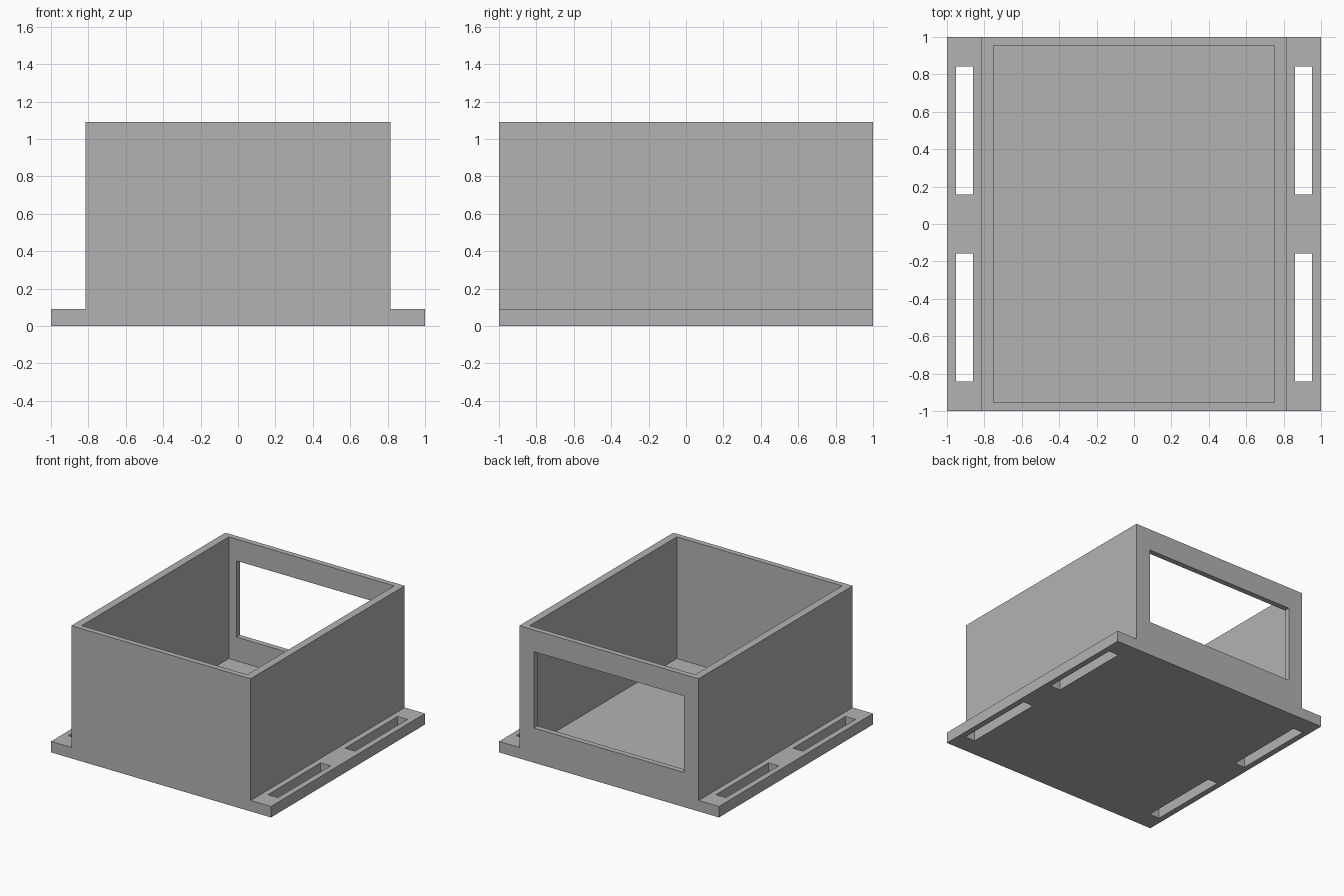
import bpy
import bmesh
from mathutils import Vector

default = bpy.data.objects.get("Cube")
if default:
    bpy.data.objects.remove(default, do_unlink=True)

# Main dimensions
HALF_BASE = 1.0       # half width of the flanged base, and half depth
HALF_BOX = 0.815      # half width of the box above the flanges
HALF_INNER_X, HALF_INNER_Y = 0.752, 0.955
FLOOR, TOP = 0.09, 1.09

grey = bpy.data.materials.new("plain grey")
grey.use_nodes = True
colour = (0.45, 0.45, 0.45, 1.0)
grey.diffuse_color = colour
grey.node_tree.nodes["Principled BSDF"].inputs["Base Color"].default_value = colour


def finish(name, bm):
    bmesh.ops.recalc_face_normals(bm, faces=bm.faces)
    mesh = bpy.data.meshes.new(name)
    bm.to_mesh(mesh)
    bm.free()
    mesh.materials.append(grey)
    obj = bpy.data.objects.new(name, mesh)
    bpy.context.collection.objects.link(obj)
    return obj


def box(name, low, high):
    low, high = Vector(low), Vector(high)
    bm = bmesh.new()
    bmesh.ops.create_cube(bm, size=1)
    for v in bm.verts:
        v.co = (low + high) / 2 + v.co * (high - low)
    return finish(name, bm)


# Flanged body: half outline mirrored, then extruded front to back
half = [(HALF_BASE, 0), (HALF_BASE, FLOOR), (HALF_BOX, FLOOR), (HALF_BOX, TOP)]
outline = half + [(-x, z) for x, z in reversed(half)]
bm = bmesh.new()
face = bm.faces.new([bm.verts.new((x, -HALF_BASE, z)) for x, z in outline])
side = bmesh.ops.extrude_face_region(bm, geom=[face])["geom"]
bmesh.ops.translate(bm, vec=(0, 2 * HALF_BASE, 0),
                    verts=[g for g in side if isinstance(g, bmesh.types.BMVert)])
body = finish("flanged_open_box", bm)

# Open cavity, back window and four flange slots
cutters = [
    box("cavity_cutter", (-HALF_INNER_X, -HALF_INNER_Y, FLOOR),
        (HALF_INNER_X, HALF_INNER_Y, TOP + 0.2)),
    box("window_cutter", (-0.683, 0.8, 0.285), (0.683, 1.2, 0.912)),
]
for sx in (-1, 1):
    for sy in (-1, 1):
        cx, cy = sx * 0.907, sy * 0.5
        cutters.append(box("slot_cutter", (cx - 0.045, cy - 0.342, -0.1),
                           (cx + 0.045, cy + 0.342, FLOOR + 0.1)))

for cutter in cutters:
    cutter.hide_render = True
    mod = body.modifiers.new(cutter.name, 'BOOLEAN')
    mod.operation = 'DIFFERENCE'
    mod.solver = 'EXACT'
    mod.object = cutter

# Bake the cuts and discard the cutters
depsgraph = bpy.context.evaluated_depsgraph_get()
cut_mesh = bpy.data.meshes.new_from_object(body.evaluated_get(depsgraph))
body.modifiers.clear()
body.data = cut_mesh
for cutter in cutters:
    bpy.data.objects.remove(cutter, do_unlink=True)
